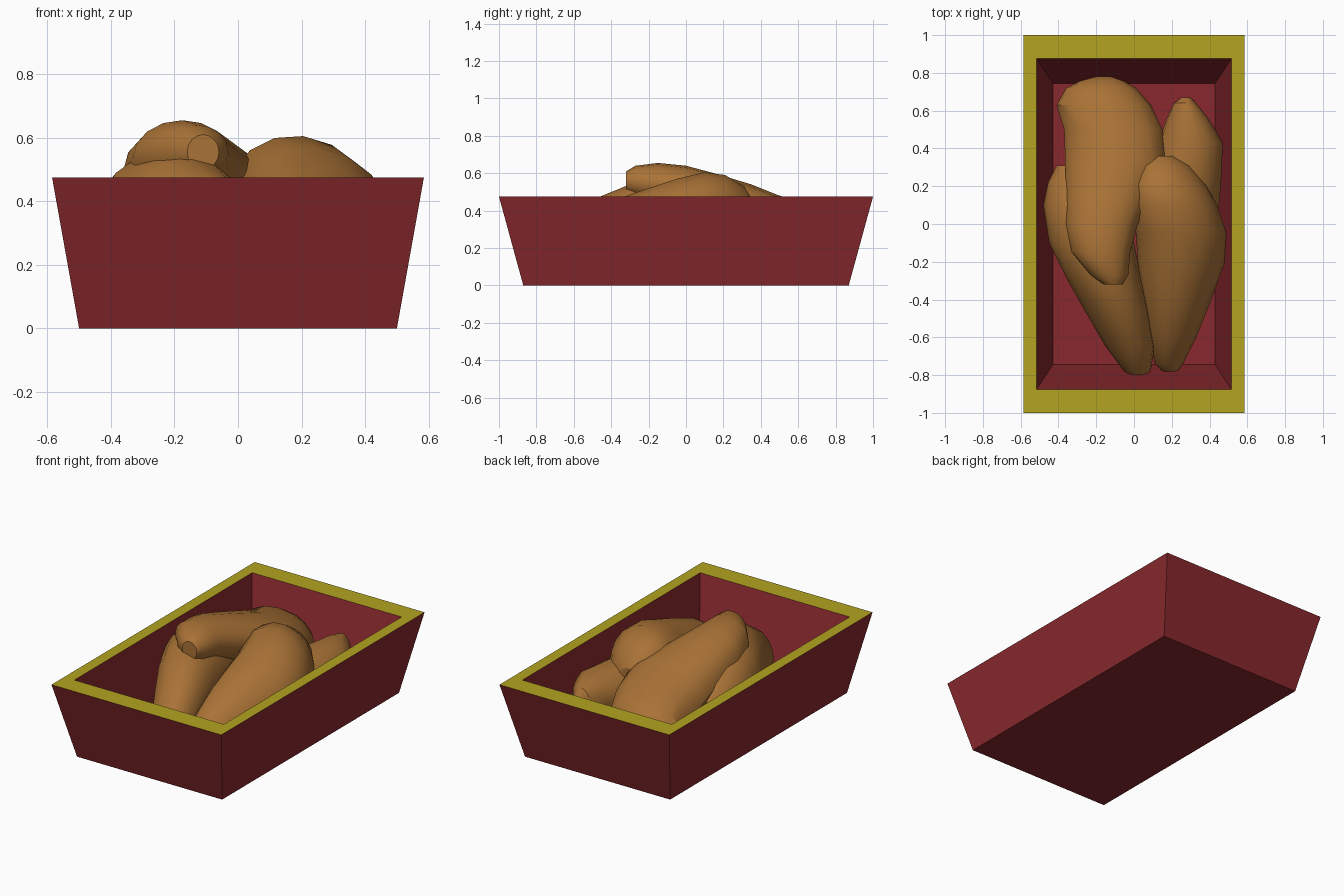
import bpy, bmesh, math


def material(name, color):
    m = bpy.data.materials.new(name)
    m.diffuse_color = (*color, 1)
    return m


RED = material("red_card", (0.25, 0.022, 0.027))
YELLOW = material("yellow_rim", (0.45, 0.37, 0.015))
BROWN = material("fried_brown", (0.40, 0.17, 0.037))


def finish(name, bm, mats):
    bmesh.ops.recalc_face_normals(bm, faces=bm.faces)
    me = bpy.data.meshes.new(name)
    bm.to_mesh(me)
    bm.free()
    for m in mats:
        me.materials.append(m)
    ob = bpy.data.objects.new(name, me)
    bpy.context.collection.objects.link(ob)
    return ob


def bridge(bm, a, b, mat=0):
    n = len(a)
    for i in range(n):
        j = (i + 1) % n
        bm.faces.new((a[i], a[j], b[j], b[i])).material_index = mat


# Tray: outer wall, flat yellow rim, inner wall, floor
bm = bmesh.new()
loops = []
for hx, hy, z in [(0.5, 0.87, 0), (0.585, 1, 0.475), (0.515, 0.875, 0.475), (0.43, 0.745, 0.03)]:
    loops.append([bm.verts.new((sx * hx, sy * hy, z))
                  for sx, sy in [(-1, -1), (1, -1), (1, 1), (-1, 1)]])
for k in range(3):
    bridge(bm, loops[k], loops[k + 1], 1 if k == 1 else 0)
bm.faces.new(loops[0])
bm.faces.new(loops[3])
finish("tray", bm, [RED, YELLOW])


# Food piece: oval rings along y, each (y, left x, right x, bottom z, top z)
def piece(name, stations, tilt=0.0, sides=16):
    bm = bmesh.new()
    rings = []
    for y, xl, xr, zb, zt in stations:
        cx, cz, rx, rz = (xl + xr) / 2, (zb + zt) / 2, (xr - xl) / 2, (zt - zb) / 2
        ring = []
        for i in range(sides):
            a = 2 * math.pi * i / sides
            c, s = math.cos(a), math.sin(a)
            ring.append(bm.verts.new((cx + rx * c, y, cz + rz * s + tilt * rx * c)))
        rings.append(ring)
    for a, b in zip(rings, rings[1:]):
        bridge(bm, a, b)
    bm.faces.new(rings[0])
    bm.faces.new(rings[-1])
    ob = finish(name, bm, [BROWN])
    bpy.ops.object.select_all(action='DESELECT')
    ob.select_set(True)
    bpy.context.view_layer.objects.active = ob
    bpy.ops.object.shade_smooth_by_angle(angle=math.radians(30))


piece("top_left_piece", [
    (-0.32, -0.16, -0.06, 0.50, 0.61), (-0.27, -0.23, -0.03, 0.47, 0.64),
    (-0.15, -0.33, -0.02, 0.42, 0.655), (0.0, -0.36, 0.02, 0.36, 0.64),
    (0.15, -0.36, 0.09, 0.29, 0.60), (0.35, -0.365, 0.17, 0.19, 0.54),
    (0.5, -0.37, 0.15, 0.13, 0.48), (0.63, -0.41, 0.09, 0.10, 0.445),
    (0.72, -0.36, 0.01, 0.13, 0.39), (0.76, -0.28, -0.06, 0.18, 0.33),
    (0.78, -0.20, -0.12, 0.23, 0.28)])

piece("top_right_piece", [
    (-0.78, 0.15, 0.23, 0.06, 0.16), (-0.74, 0.11, 0.26, 0.04, 0.22),
    (-0.6, 0.08, 0.33, 0.04, 0.33), (-0.4, 0.05, 0.41, 0.05, 0.45),
    (-0.2, 0.02, 0.48, 0.08, 0.52), (-0.05, 0.01, 0.49, 0.12, 0.57),
    (0.1, -0.03, 0.44, 0.17, 0.605), (0.21, -0.03, 0.38, 0.21, 0.59),
    (0.31, 0.01, 0.30, 0.25, 0.53), (0.36, 0.09, 0.21, 0.33, 0.45)], tilt=-0.12)

piece("lower_left_piece", [
    (-0.82, -0.01, 0.06, 0.10, 0.19), (-0.77, -0.06, 0.09, 0.05, 0.25),
    (-0.65, -0.15, 0.11, 0.04, 0.36), (-0.46, -0.26, 0.08, 0.04, 0.475),
    (-0.3, -0.35, 0.04, 0.06, 0.54), (-0.1, -0.45, 0.0, 0.08, 0.56),
    (0.1, -0.48, -0.04, 0.10, 0.51), (0.22, -0.455, -0.1, 0.14, 0.45),
    (0.31, -0.41, -0.25, 0.22, 0.36)])

piece("lower_right_piece", [
    (-0.40, 0.12, 0.28, 0.10, 0.24), (-0.25, 0.06, 0.38, 0.04, 0.33),
    (0.0, 0.04, 0.44, 0.03, 0.40), (0.2, 0.06, 0.46, 0.06, 0.43),
    (0.43, 0.13, 0.47, 0.11, 0.43), (0.55, 0.17, 0.40, 0.16, 0.42),
    (0.64, 0.21, 0.33, 0.21, 0.40), (0.67, 0.25, 0.30, 0.26, 0.36)])
